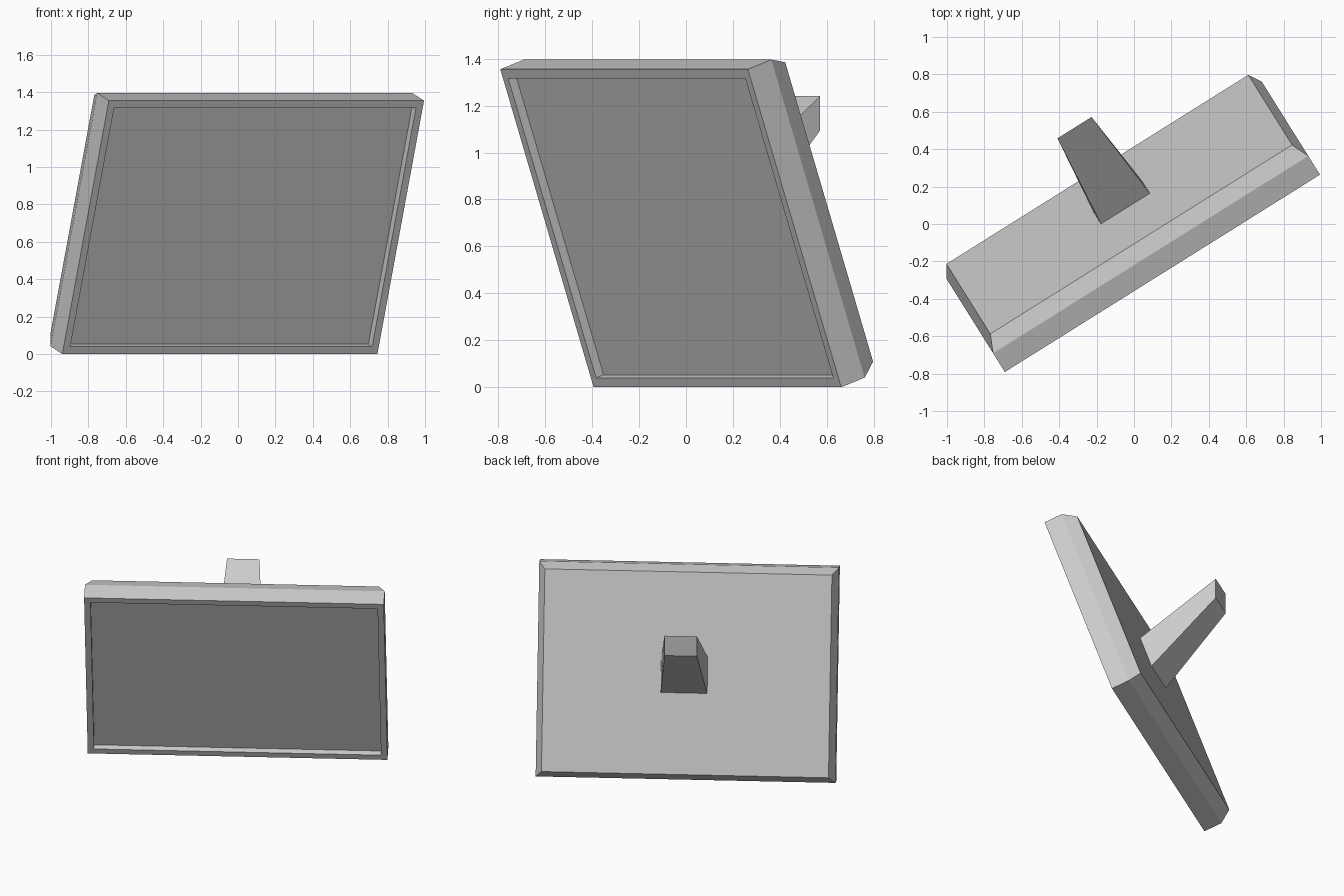
import bpy, bmesh
from math import radians
from mathutils import Matrix, Vector

if "Cube" in bpy.data.objects:
    bpy.data.objects.remove(bpy.data.objects["Cube"])

# Placement of the tilted, turned screen (origin at the centre of its front)
YAW = Matrix.Rotation(radians(32.05), 4, 'Z')
TILT = Matrix.Rotation(radians(19.1), 4, 'X')
SCREEN = Matrix.Translation((0.0275, -0.065, 0.6775)) @ YAW @ TILT
WALL_END = Matrix.Translation((-0.318, 0.515, 1.1675)) @ YAW


def ring(mat, w, h, depth, cx=0.0, cz=0.0):
    """Rectangle of size w x h in the local XZ plane, at a local Y depth."""
    return [mat @ Vector((cx + sx * w / 2, depth, cz + sz * h / 2))
            for sx, sz in ((-1, -1), (1, -1), (1, 1), (-1, 1))]


def loft(name, rings):
    """Skin a list of rectangles and cap both ends."""
    bm = bmesh.new()
    loops = [[bm.verts.new(p) for p in r] for r in rings]
    for a, b in zip(loops, loops[1:]):
        for i in range(4):
            j = (i + 1) % 4
            bm.faces.new((a[i], a[j], b[j], b[i]))
    bm.faces.new(loops[0])
    bm.faces.new(loops[-1])
    bmesh.ops.recalc_face_normals(bm, faces=bm.faces)
    me = bpy.data.meshes.new(name)
    bm.to_mesh(me)
    bm.free()
    ob = bpy.data.objects.new(name, me)
    bpy.context.collection.objects.link(ob)
    return ob


W, H = 1.988, 1.434   # outer size of the casing
BEZEL = 0.042         # frame width, also the inset of the rear chamfer

# Screen casing: recessed panel, bezel, straight sides, chamfered back
loft("screen_casing", [
    ring(SCREEN, W - 2 * BEZEL, H - 2 * BEZEL, 0.04),
    ring(SCREEN, W - 2 * BEZEL, H - 2 * BEZEL, 0.0),
    ring(SCREEN, W, H, 0.0),
    ring(SCREEN, W, H, 0.125),
    ring(SCREEN, W - 2 * BEZEL, H - 2 * BEZEL, 0.212),
])

# Mounting arm: tapers from the casing back up to an upright wall end
loft("mounting_arm", [
    ring(SCREEN, 0.308, 0.242, 0.212, 0.016, -0.01),
    ring(WALL_END, 0.215, 0.145, 0.0),
])
